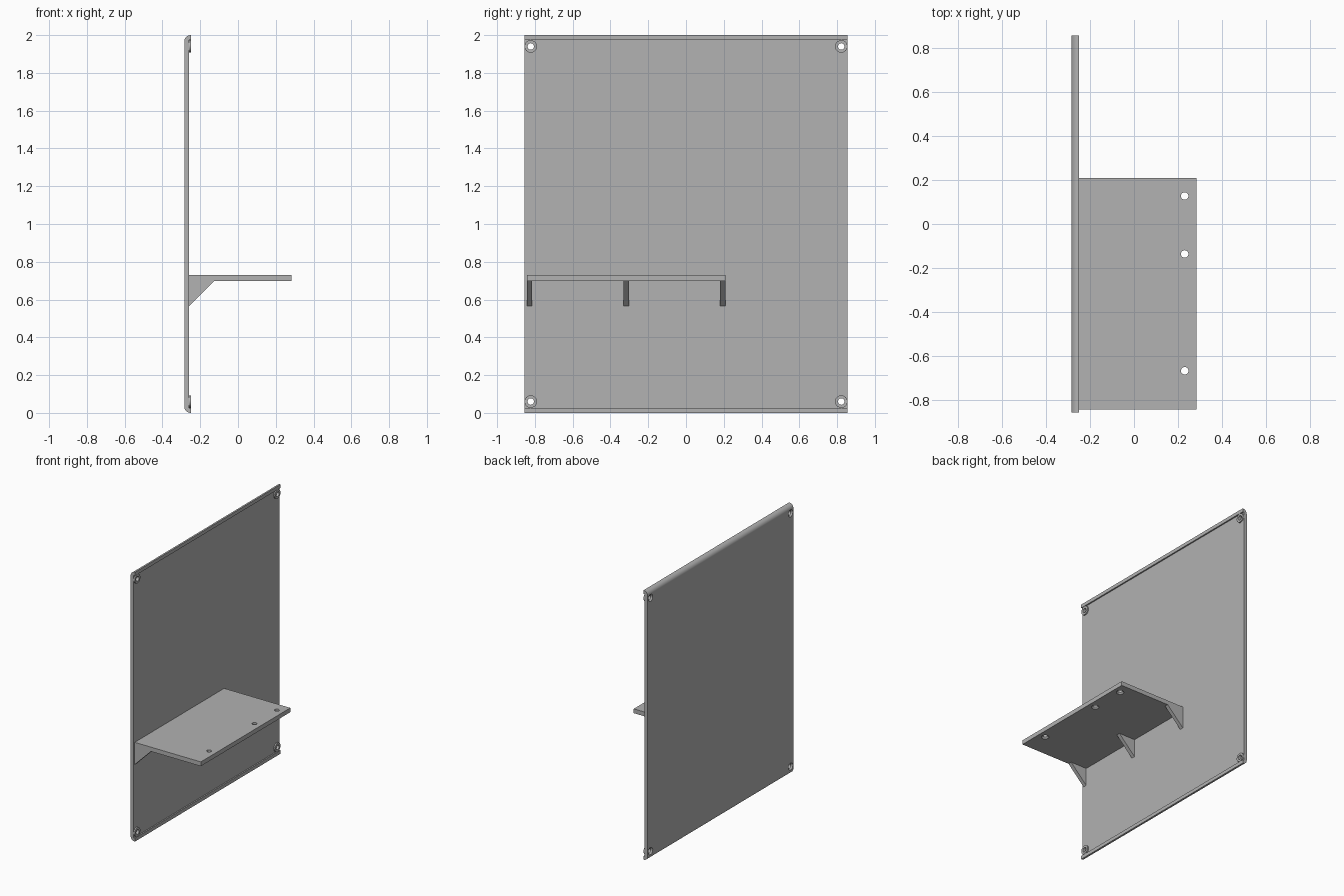
import bpy, bmesh, math
from mathutils import Matrix, Vector

old = bpy.data.objects.get("Cube")
if old:
    bpy.data.objects.remove(old)

grey = bpy.data.materials.new("plain grey")
grey.use_nodes = True
colour = (0.445, 0.445, 0.445, 1)
grey.diffuse_color = colour
grey.node_tree.nodes["Principled BSDF"].inputs["Base Color"].default_value = colour

BACK, FACE, LIP = -0.284, -0.259, -0.249   # panel depths along x
HALF = 0.855                               # panel half width along y


def make(name, bm):
    bmesh.ops.recalc_face_normals(bm, faces=bm.faces)
    mesh = bpy.data.meshes.new(name)
    bm.to_mesh(mesh)
    bm.free()
    mesh.materials.append(grey)
    ob = bpy.data.objects.new(name, mesh)
    bpy.context.collection.objects.link(ob)
    return ob


def extrude_y(name, profile, y0, y1):
    """Solid from an x-z outline swept along y."""
    bm = bmesh.new()
    face = bm.faces.new([bm.verts.new((x, y0, z)) for x, z in profile])
    new = bmesh.ops.extrude_face_region(bm, geom=[face])["geom"]
    bmesh.ops.translate(bm, vec=(0, y1 - y0, 0),
                        verts=[g for g in new if isinstance(g, bmesh.types.BMVert)])
    return make(name, bm)


def add_cone(bm, start, end, r1, r2):
    """Capped cone or cylinder between two points."""
    a, b = Vector(start), Vector(end)
    axis = b - a
    turn = axis.to_track_quat('Z', 'Y').to_matrix().to_4x4()
    bmesh.ops.create_cone(bm, cap_ends=True, segments=32, radius1=r1, radius2=r2,
                          depth=axis.length,
                          matrix=Matrix.Translation((a + b) / 2) @ turn)


def boolean(ob, other, operation):
    other.hide_render = True
    mod = ob.modifiers.new(operation.lower(), 'BOOLEAN')
    mod.object, mod.operation, mod.solver = other, operation, 'EXACT'
    bpy.context.view_layer.objects.active = ob
    bpy.ops.object.modifier_apply(modifier=mod.name)
    bpy.data.objects.remove(other)


def drill(ob, points, direction, depth):
    """Countersunk holes: wide at each start point, narrow at the far side."""
    d = Vector(direction)
    for p in map(Vector, points):
        for a, b, r1, r2 in ((-0.01, depth + 0.02, 0.017, 0.017),
                             (-0.002, 0.012, 0.028, 0.016)):
            bm = bmesh.new()
            add_cone(bm, p + d * a, p + d * b, r1, r2)
            boolean(ob, make("hole_cutter", bm), 'DIFFERENCE')


# Back panel: rounded rear corners and a raised lip along top and bottom
R = 0.033
arc = [(BACK + R - R * math.cos(t), R * math.sin(t))
       for t in (math.pi / 2 * i / 8 for i in range(9))]
top = [(x, 2 - R + h) for x, h in arc] + [(LIP, 2), (LIP, 1.974), (FACE, 1.974)]
bottom = [(x, 2 - z) for x, z in reversed(top)]
panel = extrude_y("back_panel", top + bottom, -HALF, HALF)

# Round bosses with screw holes at the four corners
corners = [(y, z) for y in (-0.822, 0.822) for z in (0.06, 1.94)]
for y, z in corners:
    bm = bmesh.new()
    add_cone(bm, (BACK + 0.01, y, z), (LIP - 0.0005, y, z), 0.033, 0.033)
    boolean(panel, make("boss", bm), 'UNION')
drill(panel, [(BACK, y, z) for y, z in corners], (1, 0, 0), LIP - BACK)

# Shelf with three holes countersunk from below
Y0, Y1, Z0, Z1 = -0.842, 0.208, 0.698, 0.73
shelf = extrude_y("shelf", [(FACE, Z0), (0.284, Z0), (0.284, Z1), (FACE, Z1)], Y0, Y1)
drill(shelf, [(0.23, y, Z0) for y in (-0.666, -0.136, 0.127)], (0, 0, 1), Z1 - Z0)

# Triangular gussets under the shelf
W = 0.028
for name, y in (("front", Y0), ("middle", (Y0 + Y1 - W) / 2), ("rear", Y1 - W)):
    extrude_y(name + "_gusset", [(FACE, Z0), (FACE, 0.565), (-0.125, Z0)], y, y + W)

# Keep hole walls and rounded corners smooth, edges sharp
for ob in (panel, shelf):
    bpy.ops.object.select_all(action='DESELECT')
    ob.select_set(True)
    bpy.context.view_layer.objects.active = ob
    bpy.ops.object.shade_smooth_by_angle(angle=math.radians(30))
